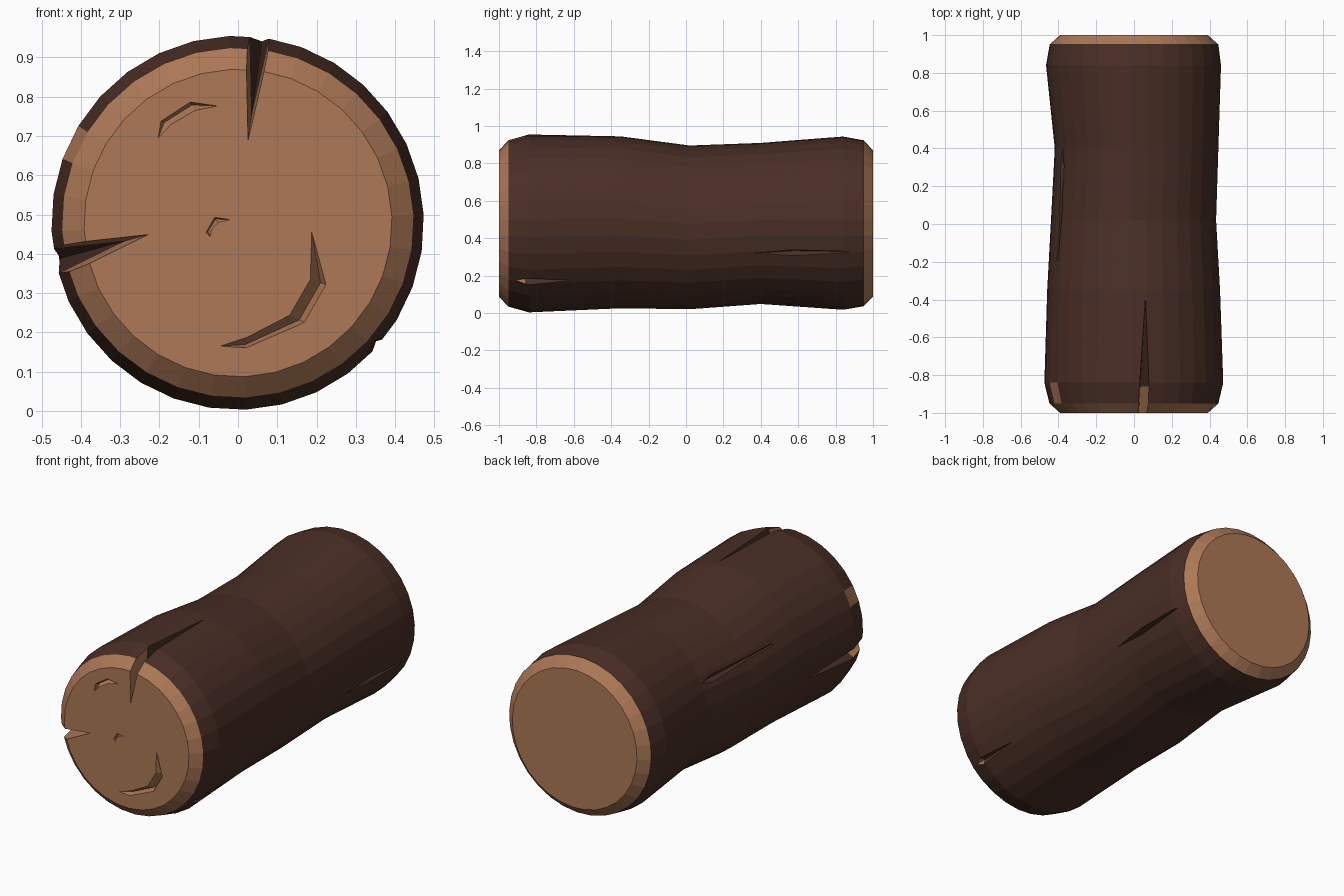
import bpy, bmesh, math
from mathutils import Vector

if "Cube" in bpy.data.objects:
    bpy.data.objects.remove(bpy.data.objects["Cube"])

SIDES = 32
PHASE = math.radians(2.5)


def material(name, rgb):
    m = bpy.data.materials.new(name)
    m.diffuse_color = (*rgb, 1)
    m.use_nodes = True
    m.node_tree.nodes["Principled BSDF"].inputs["Base Color"].default_value = m.diffuse_color
    return m


MATS = [material("bark brown", (0.068, 0.028, 0.019)),
        material("cut wood", (0.42, 0.19, 0.095))]


def make_object(name, bm):
    bmesh.ops.recalc_face_normals(bm, faces=bm.faces)
    me = bpy.data.meshes.new(name)
    bm.to_mesh(me)
    bm.free()
    for m in MATS:
        me.materials.append(m)
    ob = bpy.data.objects.new(name, me)
    bpy.context.collection.objects.link(ob)
    return ob


# Log: rings along y given as (y, x min, x max, z min, z max)
RINGS = [(-1.00, -0.392, 0.392, 0.087, 0.870),
         (-0.95, -0.448, 0.447, 0.034, 0.924),
         (-0.84, -0.475, 0.473, 0.003, 0.955),
         (-0.35, -0.460, 0.456, 0.025, 0.945),
         (0.02, -0.440, 0.435, 0.020, 0.896),
         (0.40, -0.420, 0.447, 0.048, 0.910),
         (0.84, -0.466, 0.461, 0.017, 0.944),
         (0.95, -0.447, 0.447, 0.036, 0.924),
         (1.00, -0.392, 0.392, 0.087, 0.870)]
bm = bmesh.new()
loops = []
for y, x0, x1, z0, z1 in RINGS:
    loop = []
    for i in range(SIDES):
        a = PHASE + 2 * math.pi * i / SIDES
        loop.append(bm.verts.new(((x0 + x1) / 2 + (x1 - x0) / 2 * math.cos(a), y,
                                  (z0 + z1) / 2 + (z1 - z0) / 2 * math.sin(a))))
    loops.append(loop)
for p, q in zip(loops, loops[1:]):
    for i in range(SIDES):
        j = (i + 1) % SIDES
        bm.faces.new((p[i], p[j], q[j], q[i]))
bm.faces.new(loops[0])
bm.faces.new(loops[-1])
for f in bm.faces:
    c = f.calc_center_median()
    elevation = math.degrees(math.atan2(c.z - 0.478, -c.x))
    chip = -0.95 < c.y < -0.84 and 20 < elevation < 31
    f.material_index = 1 if abs(c.y) > 0.95 or chip else 0
log = make_object("log", bm)

cutters = []


# Splits: convex cutters, wood coloured near the front end and bark behind
def split(points):
    bm = bmesh.new()
    for p in points:
        bm.verts.new(p)
    bmesh.ops.convex_hull(bm, input=bm.verts)
    bmesh.ops.bisect_plane(bm, geom=bm.verts[:] + bm.edges[:] + bm.faces[:],
                           plane_co=(0, -0.86, 0), plane_no=(0, 1, 0))
    for f in bm.faces:
        f.material_index = 1 if f.calc_center_median().y < -0.86 else 0
    cutters.append(make_object("split_cutter", bm))


def side_split(a, b, t, width, depth):
    a, b = Vector(a), Vector(b)
    mid = a.lerp(b, t)
    n = Vector((mid.x, 0, mid.z - 0.475)).normalized()
    side = n.cross(Vector((0, 1, 0)))
    split([a + n * 0.01, b + n * 0.01, mid - n * depth,
           mid + n * 0.04 + side * width, mid + n * 0.04 - side * width])


split([(0.025, -1.01, 0.685), (0.018, -1.01, 1.0), (0.098, -1.01, 1.0), (0.063, -0.35, 0.955)])
split([(-0.225, -1.01, 0.45), (-0.50, -1.01, 0.42), (-0.50, -1.01, 0.315), (-0.465, -0.4, 0.385)])
side_split((0.352, -0.98, 0.165), (0.36, -0.42, 0.175), 0.22, 0.045, 0.035)
side_split((0.425, 0.18, 0.31), (0.432, 0.97, 0.33), 0.5, 0.04, 0.04)
side_split((-0.395, -0.30, 0.66), (-0.375, 0.42, 0.66), 0.85, 0.04, 0.035)


# Curved V grooves in the front end: tips plus (outer, inner) pairs
def groove(start, pairs, end, depth):
    bm = bmesh.new()

    def vert(p, y):
        return bm.verts.new((p[0], y, p[1]))
    s, e = vert(start, -1.003), vert(end, -1.003)
    rows = []
    for o, i in pairs:
        m = (o[0] * 0.65 + i[0] * 0.35, o[1] * 0.65 + i[1] * 0.35)
        rows.append((vert(o, -1.003), vert(i, -1.003), vert(m, -1 + depth)))
    for k in range(3):
        n = (k + 1) % 3
        bm.faces.new((s, rows[0][k], rows[0][n]))
        bm.faces.new((e, rows[-1][n], rows[-1][k]))
        for p, q in zip(rows, rows[1:]):
            bm.faces.new((p[k], q[k], q[n], p[n]))
    for f in bm.faces:
        f.material_index = 1
    cutters.append(make_object("groove_cutter", bm))


groove((-0.205, 0.69), [((-0.197, 0.738), (-0.17, 0.728)),
                        ((-0.122, 0.787), (-0.108, 0.764))], (-0.045, 0.776), 0.03)
groove((-0.05, 0.165), [((0.02, 0.16), (0.02, 0.188)), ((0.17, 0.225), (0.13, 0.245)),
                        ((0.225, 0.322), (0.182, 0.335))], (0.186, 0.465), 0.04)
groove((-0.07, 0.44), [((-0.082, 0.455), (-0.066, 0.46)),
                       ((-0.06, 0.494), (-0.05, 0.478))], (-0.013, 0.487), 0.015)

# Carve everything into the log
bpy.context.view_layer.objects.active = log
for c in cutters:
    c.hide_render = True
    mod = log.modifiers.new("carve", 'BOOLEAN')
    mod.operation = 'DIFFERENCE'
    mod.solver = 'EXACT'
    mod.object = c
    bpy.ops.object.modifier_apply(modifier=mod.name)
for c in cutters:
    bpy.data.objects.remove(c)
